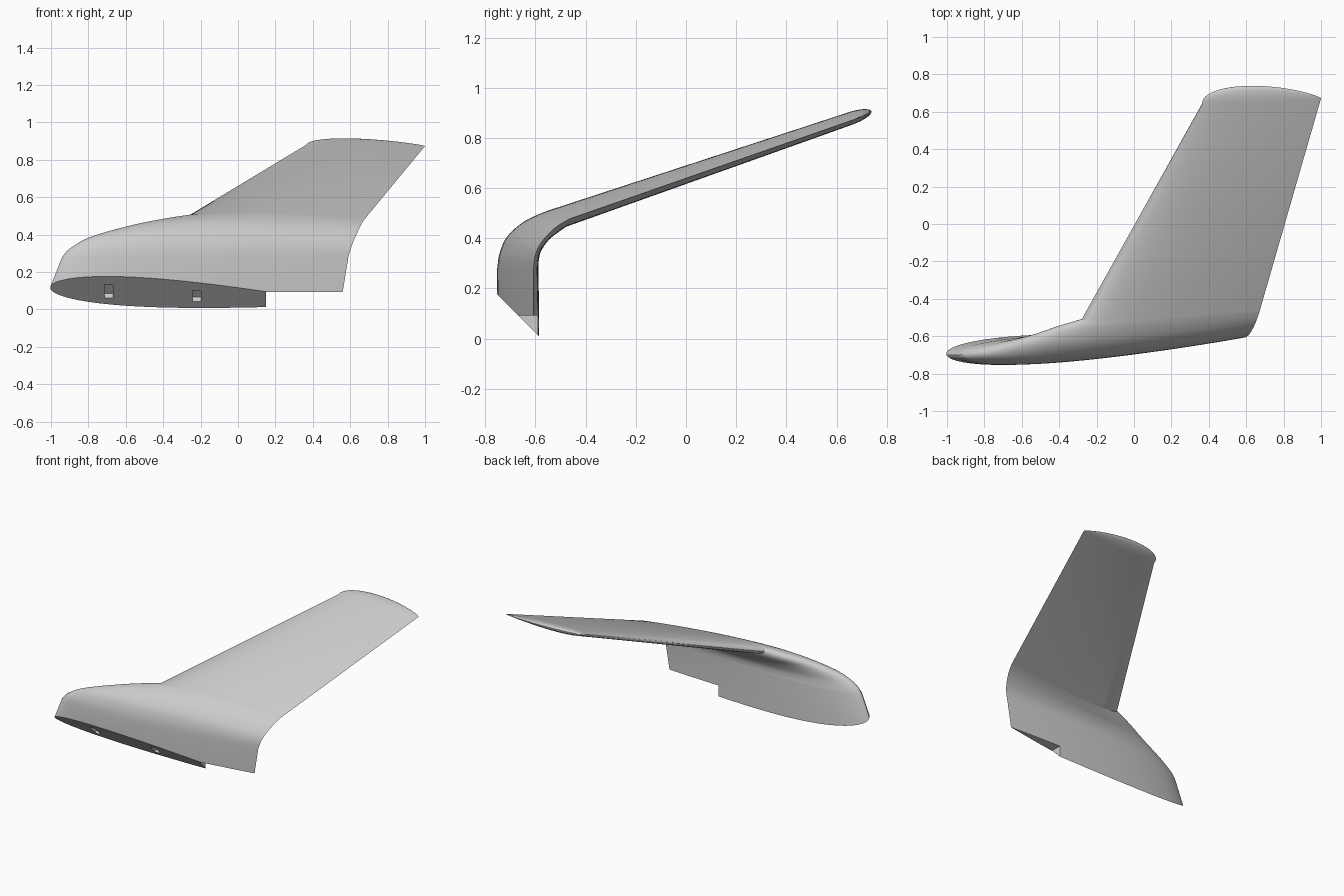
import bpy, bmesh, math
from mathutils import Vector

old = bpy.data.objects.get("Cube")
if old:
    bpy.data.objects.remove(old, do_unlink=True)

# Plain grey finish
grey = bpy.data.materials.new("satin_grey")
grey.use_nodes = True
colour = (0.6, 0.6, 0.6, 1)
grey.diffuse_color = colour
grey.node_tree.nodes["Principled BSDF"].inputs["Base Color"].default_value = colour

HALF = 28          # points per airfoil side
WING_ANGLE = math.radians(70)


def half_thickness(u):
    """Symmetric airfoil with a closed trailing edge, unit thickness."""
    return 5 * (0.2969 * math.sqrt(u) - 0.126 * u - 0.3516 * u**2
                + 0.2843 * u**3 - 0.1036 * u**4)


def section(lead, trail, angle, ratio, cap=0.0):
    """Ring of points; cap (0 to 90 degrees) rounds the section off at the tip."""
    lead, trail = Vector(lead), Vector(trail)
    normal = Vector((0, -math.cos(angle), math.sin(angle)))
    span = Vector((0, math.sin(angle), math.cos(angle)))
    chord = trail.x - lead.x
    ring = []
    for i in range(2 * HALF):
        u = (1 - math.cos(math.pi * i / HALF)) / 2
        side = 1 if i <= HALF else -1
        bulge = 0.2 * u**0.45 * max(0, 1 - u)**0.8 * math.sin(cap)
        t = half_thickness(u) * chord * ratio * math.cos(cap) if i % HALF else 0
        ring.append(lead.lerp(trail, u) + normal * side * t + span * bulge)
    return ring


def spline(points, s):
    """Catmull-Rom position along evenly spaced control points."""
    p = [Vector(q) for q in points]
    p = [2 * p[0] - p[1]] + p + [2 * p[-1] - p[-2]]
    i = min(int(s * (len(points) - 1)), len(points) - 2)
    f = s * (len(points) - 1) - i
    a, b, c, d = p[i:i + 4]
    return 0.5 * (2 * b + (c - a) * f + (2 * a - 5 * b + 4 * c - d) * f**2
                  + (3 * b - a - 3 * c + d) * f**3)


# Edges of the curved transition, from the upright base to the wing root
lead_path = [(-0.94, -0.70, 0.28), (-0.90, -0.695, 0.325), (-0.80, -0.675, 0.38),
             (-0.60, -0.62, 0.435), (-0.42, -0.555, 0.468), (-0.28, -0.51, 0.487)]
trail_path = [(0.59, -0.607, 0.28), (0.603, -0.602, 0.325), (0.62, -0.585, 0.37),
              (0.64, -0.55, 0.415), (0.657, -0.51, 0.45), (0.672, -0.465, 0.477)]
tip_lead, tip_trail = (0.365, 0.645, 0.878), (1.0, 0.672, 0.874)

rings = [section((-1.1, -0.70, -0.12), (0.525, -0.607, -0.12), 0, 0.097)]
BEND = 20
for k in range(BEND + 1):
    s = k / BEND
    rings.append(section(spline(lead_path, s), spline(trail_path, s),
                         WING_ANGLE * s, 0.097 - 0.011 * s))
for k in range(9):
    rings.append(section(tip_lead, tip_trail, WING_ANGLE, 0.08, math.pi / 2 * k / 8))

# Skin the rings
bm = bmesh.new()
loops = [[bm.verts.new(p) for p in ring] for ring in rings]
for a, b in zip(loops, loops[1:]):
    for i in range(2 * HALF):
        j = (i + 1) % (2 * HALF)
        bm.faces.new((a[i], a[j], b[j], b[i]))
bmesh.ops.remove_doubles(bm, verts=bm.verts[:], dist=0.0002)

# Mitred foot
cut = bmesh.ops.bisect_plane(bm, geom=bm.verts[:] + bm.edges[:] + bm.faces[:],
                             plane_co=(0, -0.577, 0), plane_no=(0, -1, -1),
                             clear_outer=True)
rim = [e for e in cut["geom_cut"] if isinstance(e, bmesh.types.BMEdge)]
bmesh.ops.contextual_create(bm, geom=rim)
bmesh.ops.recalc_face_normals(bm, faces=bm.faces[:])
mesh = bpy.data.meshes.new("winglet")
bm.to_mesh(mesh)
bm.free()
mesh.materials.append(grey)
wing = bpy.data.objects.new("winglet", mesh)
bpy.context.collection.objects.link(wing)


def carve(name, centre, size, tilt=0.0):
    """Cut a box out of the wing."""
    bpy.ops.mesh.primitive_cube_add(size=1, location=centre, rotation=(tilt, 0, 0))
    box = bpy.context.object
    box.name, box.scale, box.hide_render = name, size, True
    box.data.materials.append(grey)
    bpy.ops.object.select_all(action="DESELECT")
    bpy.context.view_layer.objects.active = wing
    wing.select_set(True)
    mod = wing.modifiers.new(name, "BOOLEAN")
    mod.operation, mod.solver, mod.object = "DIFFERENCE", "EXACT", box
    bpy.ops.object.modifier_apply(modifier=name)
    bpy.data.objects.remove(box, do_unlink=True)


# Rear notch, then two mounting sockets in the mitred face
carve("rear_notch", (0.55, -0.6, -0.157), (0.8, 0.6, 0.5))
for name, x, z, width in (("front_socket", -0.69, 0.098, 0.1),
                          ("rear_socket", -0.22, 0.072, 0.085)):
    carve(name, (x, -0.577 - z, z), (0.045, width, 0.068), math.radians(-45))

bpy.ops.object.shade_smooth_by_angle(angle=math.radians(30))
